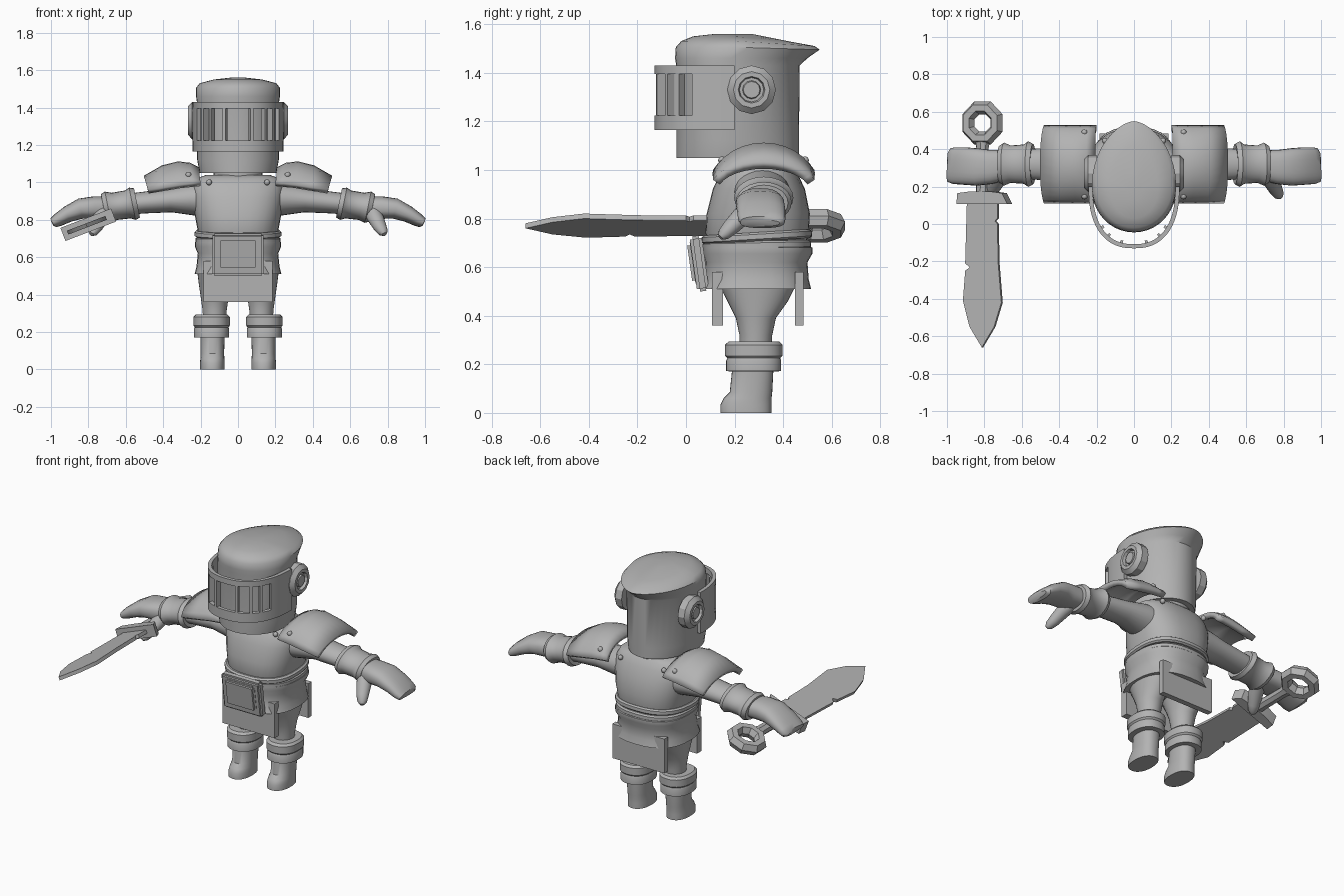
import bpy, bmesh
from math import sin, cos, pi, radians
from mathutils import Vector, Matrix

if "Cube" in bpy.data.objects:
    bpy.data.objects.remove(bpy.data.objects["Cube"])

GREY = (0.45, 0.45, 0.45, 1)
mat = bpy.data.materials.new("plain grey")
mat.use_nodes = True
mat.diffuse_color = GREY
mat.node_tree.nodes["Principled BSDF"].inputs["Base Color"].default_value = GREY
X, Y, Z = Vector((1, 0, 0)), Vector((0, 1, 0)), Vector((0, 0, 1))


def finish(name, bm, angle=35, matrix=None):
    if matrix:
        bm.transform(matrix)
    bmesh.ops.recalc_face_normals(bm, faces=bm.faces)
    mesh = bpy.data.meshes.new(name)
    bm.to_mesh(mesh)
    bm.free()
    mesh.materials.append(mat)
    ob = bpy.data.objects.new(name, mesh)
    bpy.context.collection.objects.link(ob)
    bpy.ops.object.select_all(action='DESELECT')
    ob.select_set(True)
    bpy.context.view_layer.objects.active = ob
    bpy.ops.object.shade_smooth_by_angle(angle=radians(angle))
    return ob


def loft(name, rings, angle=35, matrix=None):
    bm = bmesh.new()
    rows = [[bm.verts.new(p) for p in ring] for ring in rings]
    n = len(rows[0])
    for a, b in zip(rows, rows[1:]):
        for i in range(n):
            j = (i + 1) % n
            bm.faces.new((a[i], a[j], b[j], b[i]))
    bm.faces.new(rows[0])
    bm.faces.new(rows[-1])
    return finish(name, bm, angle, matrix)


def power(v, e):
    return (abs(v) ** (2 / e)) * (1 if v >= 0 else -1)


def limb(name, stations, ref=Z, axis=None, side=1, n=24, e=2.0, angle=35, matrix=None):
    """Stations are x, y, z, and two radii; rings follow the path or a fixed axis."""
    pts = [Vector((s[0] * side, s[1], s[2])) for s in stations]
    rings = []
    for i, s in enumerate(stations):
        d = axis or (pts[min(i + 1, len(pts) - 1)] - pts[max(i - 1, 0)]).normalized()
        a = ref.cross(d).normalized()
        b = d.cross(a)
        rings.append([pts[i] + a * s[3] * power(cos(2 * pi * k / n), e)
                      + b * s[4] * power(sin(2 * pi * k / n), e) for k in range(n)])
    return loft(name, rings, angle, matrix)


def stack(name, rows, x=0, n=32, e=2.0, angle=35):
    """Upright body from rows of height, half width, front y and back y."""
    return limb(name, [(x, (f + b) / 2, z, w, (b - f) / 2) for z, w, f, b in rows],
                ref=Y, axis=Z, n=n, e=e, angle=angle)


def box(name, size, loc, bevel=0.0, tilt=0.0):
    bm = bmesh.new()
    bmesh.ops.create_cube(bm, size=1, matrix=Matrix.Diagonal((*size, 1)))
    if bevel:
        bmesh.ops.bevel(bm, geom=bm.edges[:], offset=bevel, segments=2, affect='EDGES')
    return finish(name, bm, 35, Matrix.Translation(loc) @ Matrix.Rotation(tilt, 4, 'X'))


def plate(name, outline, depth, matrix):
    return loft(name, [[(x, y, z) for x, y in outline] for z in (-depth / 2, depth / 2)], 30, matrix)


# Helmet: egg-shaped shell with a crown that points backward
rings = []
for z, w, front, back, pointed, drop in (
        (1.05, .205, -.04, .465, 0, 0), (1.12, .218, -.04, .465, 0, 0), (1.43, .22, -.04, .468, 0, 0),
        (1.46, .224, -.045, .50, .5, 0), (1.505, .225, -.042, .55, 1, .01),
        (1.53, .205, -.02, .53, 1, .02), (1.55, .13, .03, .42, .8, .02), (1.56, .04, .12, .27, 0, 0)):
    mid = front + (back - front) * .42
    ring = []
    for k in range(40):
        c, s = cos(2 * pi * k / 40), sin(2 * pi * k / 40)
        wide = power(c, 2.0 - .35 * pointed) if s > 0 else c
        ring.append((w * wide, mid + s * (back - mid if s > 0 else mid - front), z - drop * max(s, 0)))
    rings.append(ring)
loft("helmet", rings, 40)
stack("neck", [(.98, .13, .2, .43), (1.07, .13, .2, .43)])


# Visor: curved bands and upright bars
def visor_point(angle, inset):
    return ((.243 - inset) * power(sin(angle), 2.4), .2 - (.33 - inset) * power(cos(angle), 2.4))


def visor_piece(name, start, end, low, high, thick=.022):
    count = max(2, int((end - start) / 5))
    rings = []
    for i in range(count + 1):
        a = radians(start + (end - start) * i / count)
        (ox, oy), (ix, iy) = visor_point(a, 0), visor_point(a, thick)
        rings.append([(ox, oy, low), (ox, oy, high), (ix, iy, high), (ix, iy, low)])
    loft(name, rings, 30)


visor_piece("visor_top_band", -90, 90, 1.395, 1.43)
visor_piece("visor_bottom_band", -90, 90, 1.165, 1.225)
for a in (-48, -34, -14, 14, 34, 48):
    visor_piece("visor_bar", a - 1.8, a + 1.8, 1.22, 1.40, .035)
for a in (-90, 62):
    visor_piece("visor_side", a, a + 28, 1.22, 1.40)

# Ear discs with a recessed ring and a hub
for s in (-1, 1):
    limb("ear_disc", [(.2, .27, 1.33, .1, .1), (.245, .27, 1.33, .1, .1), (.268, .27, 1.33, .075, .075),
                      (.268, .27, 1.33, .055, .055), (.25, .27, 1.33, .05, .05), (.25, .27, 1.33, .038, .038),
                      (.262, .27, 1.33, .034, .034)], axis=X * s, side=s, n=12, angle=25)

# Torso, belts and hip armour
stack("torso", [(.68, .20, .10, .49), (.74, .215, .08, .505), (.82, .23, .085, .51), (.92, .247, .11, .49),
                (.985, .245, .14, .46), (1.02, .225, .17, .44), (1.04, .17, .21, .42)], e=2.5)
for z, w, f, b, tilt in ((.725, .232, .065, .52, .06), (.69, .228, .07, .515, .02)):
    belt = stack("belt", [(-.018, w - .01, f + .01, b - .01), (-.01, w, f, b),
                          (.01, w, f, b), (.018, w - .01, f + .01, b - .01)], e=2.5)
    belt.location.z = z - .29 * tilt
    belt.rotation_euler.x = tilt
stack("hip_armour", [(.51, .215, .09, .49), (.51, .232, .06, .515), (.55, .222, .075, .505), (.62, .215, .08, .50),
                     (.655, .23, .07, .52), (.68, .23, .07, .52), (.69, .21, .09, .5)], e=2.5)
box("buckle_frame", (.275, .05, .23), (0, .055, .615), .012, radians(8))
box("buckle_panel", (.21, .03, .17), (0, .03, .618), .012, radians(8))
box("front_flap", (.37, .045, .22), (0, .13, .47))
box("back_flap", (.37, .035, .22), (0, .467, .47))

for s in (-1, 1):
    # Legs, cuffs and boots
    stack("thigh", [(.25, .06, .22, .35), (.32, .065, .22, .355), (.39, .075, .205, .37),
                    (.46, .085, .17, .42), (.54, .095, .13, .46)], x=.125 * s)
    stack("leg_cuff", [(.17, .07, .2, .36), (.172, .094, .165, .392), (.215, .094, .165, .392), (.225, .09, .17, .388),
                       (.235, .098, .16, .398), (.28, .098, .16, .398), (.293, .085, .175, .385),
                       (.293, .06, .21, .36)], x=.141 * s, e=2.3)
    stack("boot", [(0, .066, .142, .352), (.035, .066, .142, .352), (.06, .064, .155, .352),
                   (.085, .063, .18, .355), (.18, .065, .19, .36)], x=.137 * s, e=2.3)

    # Arms, gloves and thumbs
    limb("arm", [(.16, .31, .91, .12, .10), (.25, .315, .91, .11, .085), (.36, .32, .905, .09, .065),
                 (.5, .32, .892, .085, .058), (.62, .32, .88, .075, .055)], side=s)
    limb("glove_cuff", [(.545, .32, .89, .07, .055), (.54, .32, .89, .108, .08), (.565, .32, .886, .122, .088),
                        (.59, .32, .882, .105, .076), (.66, .32, .872, .1, .074), (.695, .32, .867, .115, .085),
                        (.718, .32, .864, .1, .075), (.72, .32, .864, .07, .05)],
         axis=Vector((s * .98, 0, -.2)).normalized(), side=s)
    limb("hand", [(.69, .315, .866, .08, .058), (.77, .305, .865, .092, .06), (.84, .305, .86, .1, .055),
                  (.91, .31, .83, .1, .044), (.96, .312, .80, .098, .036), (.985, .315, .785, .092, .028),
                  (.993, .315, .781, .07, .014)], side=s, e=2.5)
    limb("thumb", [(.71, .29, .86, .045, .05), (.735, .23, .81, .045, .04), (.76, .18, .76, .036, .033),
                   (.775, .155, .735, .028, .026), (.782, .142, .722, .012, .012)], side=s, n=16)

    # Shoulder plates
    bm = bmesh.new()
    grid = []
    for x, ridge, edge in ((.215, 1.065, .99), (.26, 1.088, .985), (.32, 1.095, .978),
                           (.40, 1.075, .965), (.495, 1.02, .95)):
        row = []
        for k in range(-6, 7):
            t = k / 6
            row.append(bm.verts.new((s * (x - .015 * t * t), .32 + .195 * sin(t * 1.25) / sin(1.25),
                                     edge + (ridge - edge) * (cos(t * 1.25) - cos(1.25)) / (1 - cos(1.25)))))
        grid.append(row)
    for a, b in zip(grid, grid[1:]):
        for k in range(12):
            bm.faces.new((a[k], a[k + 1], b[k + 1], b[k]))
    pauldron = finish("shoulder_plate", bm)
    solid = pauldron.modifiers.new("thickness", 'SOLIDIFY')
    solid.thickness, solid.offset = .035, 0

    # Rivets
    for x, y, z in ((.265, .148, 1.04), (.265, .49, 1.04), (.155, .16, 1.0), (.155, .445, 1.0)):
        bm = bmesh.new()
        bmesh.ops.create_icosphere(bm, subdivisions=2, radius=.016)
        finish("rivet", bm, 40, Matrix.Translation((x * s, y, z)))

# Sword: notched blade, guard, grip and ring pommel, rolled about its length
roll = Matrix.Translation((-.81, 0, .77)) @ Matrix.Rotation(radians(-21), 4, 'Y')
plate("sword_blade", [(-.085, .13), (.09, .13), (.09, .03), (.075, .015), (.09, 0), (.093, -.2), (.112, -.42),
                      (.07, -.55), (0, -.66), (-.07, -.55), (-.108, -.41), (-.095, -.25), (-.07, -.232),
                      (-.095, -.21)], .022, roll)
plate("sword_guard", [(-.135, .108), (.155, .108), (.125, .165), (.05, .175), (-.05, .175), (-.13, .165)], .075, roll)
limb("sword_grip", [(0, .16, 0, .037, .034), (0, .3, 0, .034, .032), (0, .40, 0, .034, .03),
                    (0, .45, 0, .045, .035)], n=8, angle=25, matrix=roll)
bm = bmesh.new()
sides = [[bm.verts.new(((.087 + .037 * cos(b * pi / 3)) * cos((a + .5) * pi / 4),
                        .54 + (.087 + .037 * cos(b * pi / 3)) * sin((a + .5) * pi / 4),
                        .042 * sin(b * pi / 3))) for b in range(6)] for a in range(8)]
for a in range(8):
    p, q = sides[a], sides[(a + 1) % 8]
    for b in range(6):
        bm.faces.new((p[b], p[(b + 1) % 6], q[(b + 1) % 6], q[b]))
finish("sword_pommel", bm, 20, roll)
